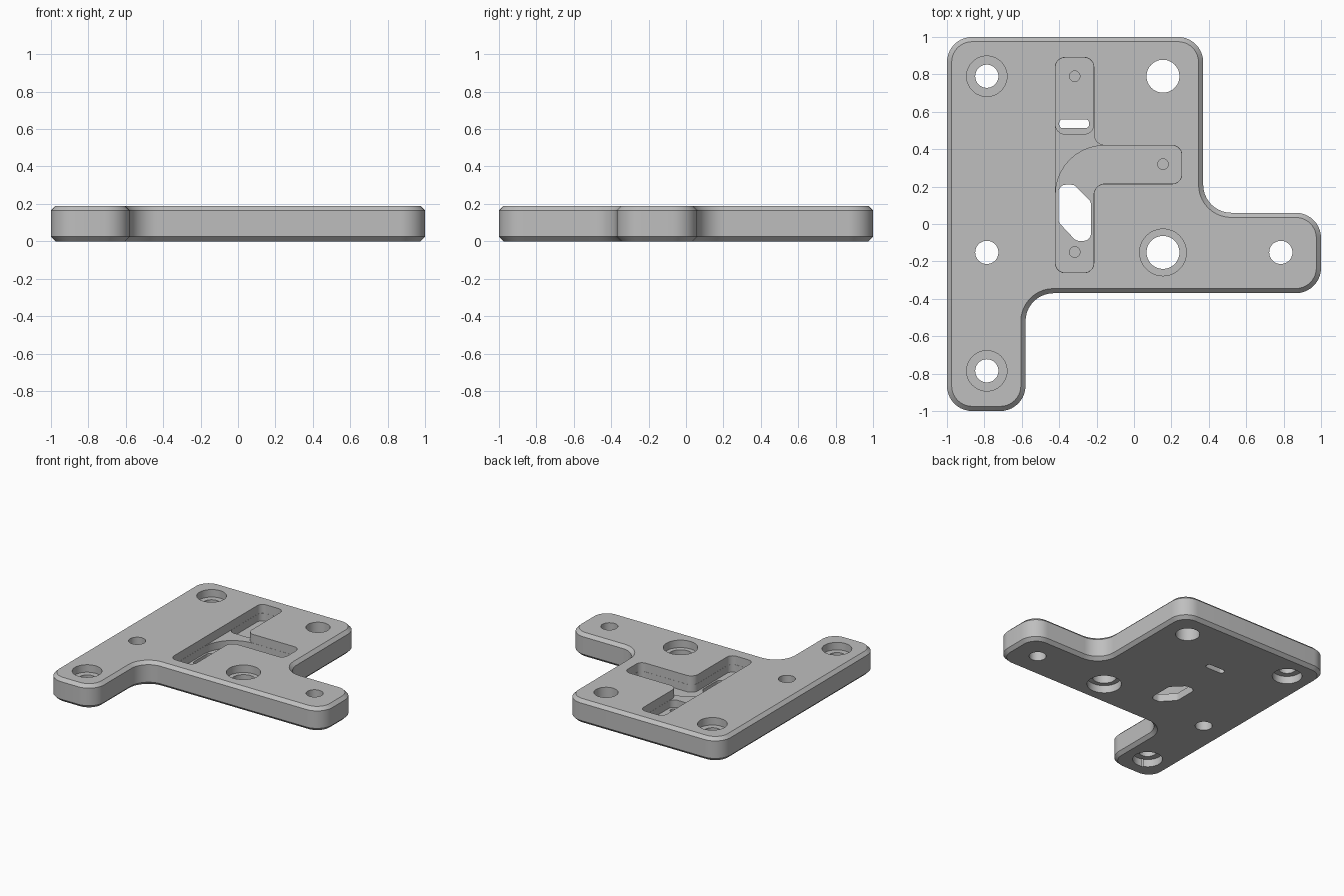
import bpy, bmesh, math
from mathutils import Vector

cube = bpy.data.objects.get("Cube")
if cube:
    bpy.data.objects.remove(cube, do_unlink=True)

H = 0.19          # plate thickness
CHAMFER = 0.025
FLOOR = 0.06      # deep pocket floor
LEDGE = 0.12      # shallow pocket floor
BORE = 0.06       # counterbore depth


def rounded(corners, inset=0.0, steps=10):
    """Counter-clockwise corners (x, y, radius) to a filleted outline."""
    points = []
    for i, (x, y, r) in enumerate(corners):
        p = Vector((x, y))
        a = (p - Vector(corners[i - 1][:2])).normalized()
        b = (Vector(corners[(i + 1) % len(corners)][:2]) - p).normalized()
        n1, n2 = Vector((-a.y, a.x)), Vector((-b.y, b.x))
        s = 1 if a.cross(b) > 0 else -1
        centre = p + s * r * (n1 + n2) / (1 + n1.dot(n2))
        turn = math.atan2(n1.cross(n2), n1.dot(n2))
        for k in range(steps + 1):
            t = turn * k / steps
            d = Vector((n1.x * math.cos(t) - n1.y * math.sin(t),
                        n1.x * math.sin(t) + n1.y * math.cos(t)))
            points.append(centre - (s * r - inset) * d)
    return points


def prism(name, corners, rings):
    """Loft one outline through rings of (height, inset)."""
    bm = bmesh.new()
    loops = [[bm.verts.new((p.x, p.y, z)) for p in rounded(corners, d)] for z, d in rings]
    n = len(loops[0])
    for low, high in zip(loops, loops[1:]):
        for i in range(n):
            j = (i + 1) % n
            bm.faces.new((low[i], low[j], high[j], high[i]))
    bm.faces.new(loops[0][::-1])
    bm.faces.new(loops[-1])
    mesh = bpy.data.meshes.new(name)
    bm.to_mesh(mesh)
    bm.free()
    obj = bpy.data.objects.new(name, mesh)
    bpy.context.collection.objects.link(obj)
    return obj


def rod(x, y, r, z0, z1):
    bpy.ops.mesh.primitive_cylinder_add(vertices=48, radius=r, depth=z1 - z0,
                                        location=(x, y, (z0 + z1) / 2))
    return bpy.context.object


def cut(target, cutter):
    mod = target.modifiers.new("cut", 'BOOLEAN')
    mod.operation, mod.solver, mod.object = 'DIFFERENCE', 'EXACT', cutter
    bpy.context.view_layer.objects.active = target
    bpy.ops.object.modifier_apply(modifier=mod.name)
    bpy.data.objects.remove(cutter, do_unlink=True)


def box(x0, x1, y0, y1, r):
    return [(x0, y0, r), (x1, y0, r), (x1, y1, r), (x0, y1, r)]


# Plate with chamfered rims
R, Q = 0.135, 0.15
plate = prism("mounting_plate",
              [(-1, -1, R), (-0.58, -1, R), (-0.58, -0.37, Q), (1, -0.37, R),
               (1, 0.06, R), (0.37, 0.06, Q), (0.37, 1, R), (-1, 1, R)],
              [(0, CHAMFER), (CHAMFER, 0), (H - CHAMFER, 0), (H, CHAMFER)])

# Shallow pocket: long channel with a side branch
L, W, r = -0.42, -0.215, 0.05
branch = [(L, -0.26, r), (W, -0.26, r), (W, 0.215, 0.06),
          (0.255, 0.215, r), (0.255, 0.42, r)]
cut(plate, prism("pocket", branch + [(W, 0.42, 0.06), (W, 0.89, r), (L, 0.89, r)],
                 [(LEDGE, 0), (0.3, 0)]))

# Deep pockets: curved lower channel and rear channel
eps = 0.001
cut(plate, prism("lower_channel", branch + [(L, 0.42, 0.26)], [(FLOOR, eps), (0.3, eps)]))
cut(plate, prism("rear_channel", box(L, W, 0.48, 0.89, r), [(FLOOR, eps), (0.3, eps)]))

# Through openings in the pocket floor
cut(plate, prism("slot", box(-0.4, -0.24, 0.512, 0.56, 0.02), [(-0.1, 0), (0.3, 0)]))
cut(plate, prism("window",
                 [(-0.404, 0.01, 0.04), (-0.31, -0.09, 0.04), (-0.23, -0.09, 0.04),
                  (-0.23, 0.12, 0.04), (-0.32, 0.21, 0.04), (-0.404, 0.21, 0.04)],
                 [(-0.1, 0), (0.3, 0)]))

# Blind pin holes in the pocket floor
for x, y in ((-0.317, 0.79), (0.155, 0.32), (-0.317, -0.15)):
    cut(plate, rod(x, y, 0.028, 0.03, 0.3))

# Through holes, some counterbored on both faces
for x, y, hole, bore in ((-0.787, 0.79, 0.062, 0.108), (-0.787, -0.785, 0.062, 0.108),
                         (0.155, -0.152, 0.088, 0.125), (0.155, 0.79, 0.088, 0),
                         (-0.787, -0.152, 0.062, 0), (0.785, -0.152, 0.062, 0)):
    cut(plate, rod(x, y, hole, -0.1, 0.3))
    if bore:
        cut(plate, rod(x, y, bore, H - BORE, 0.3))
        cut(plate, rod(x, y, bore, -0.1, BORE))

# Grey finish
grey = bpy.data.materials.new("plain_grey")
grey.use_nodes = True
colour = (0.52, 0.52, 0.52, 1)
grey.diffuse_color = colour
grey.node_tree.nodes["Principled BSDF"].inputs["Base Color"].default_value = colour
plate.data.materials.clear()
plate.data.materials.append(grey)
for face in plate.data.polygons:
    face.material_index = 0

bpy.ops.object.select_all(action='DESELECT')
plate.select_set(True)
bpy.context.view_layer.objects.active = plate
bpy.ops.object.shade_smooth_by_angle(angle=math.radians(30))
